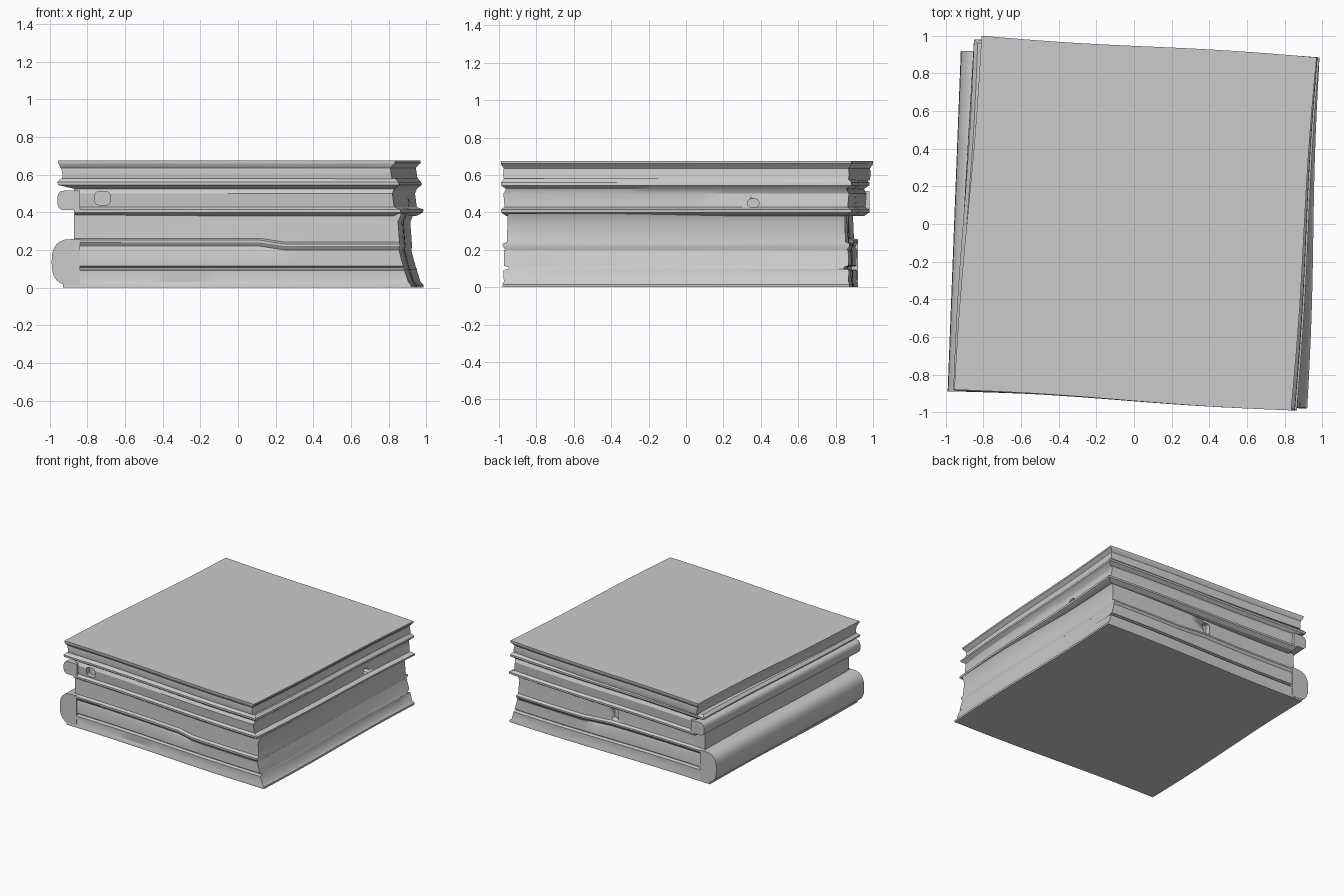
import bpy, bmesh, math
from mathutils import Vector

if "Cube" in bpy.data.objects:
    bpy.data.objects.remove(bpy.data.objects["Cube"])

grey = bpy.data.materials.new("warm_grey")
grey.diffuse_color = (0.6, 0.6, 0.6, 1)
grey.use_nodes = True
grey.node_tree.nodes["Principled BSDF"].inputs["Base Color"].default_value = grey.diffuse_color
SEG = 14


def finish(name, bm, angle=30):
    bmesh.ops.recalc_face_normals(bm, faces=bm.faces)
    me = bpy.data.meshes.new(name)
    bm.to_mesh(me)
    bm.free()
    me.materials.append(grey)
    ob = bpy.data.objects.new(name, me)
    bpy.context.collection.objects.link(ob)
    bpy.ops.object.select_all(action='DESELECT')
    ob.select_set(True)
    bpy.context.view_layer.objects.active = ob
    bpy.ops.object.shade_smooth_by_angle(angle=math.radians(angle))
    return ob


def sag(x, z):
    """Dip of the thick book's upper cover towards the right."""
    t = min(max((x - 0.12) / 0.14, 0), 1)
    return z - 0.02 * t * t * (3 - 2 * t) if 0.21 < z < 0.28 else z


def book(name, corners, rows):
    """Loft a book block; rows are (z, left inset, right inset, front and back inset)."""
    bm = bmesh.new()
    fl, fr, br, bl = [Vector(c) for c in corners]
    rings = []
    for z, left, right, face in rows:
        d = Vector((0, face))
        ex = lambda v: Vector((v, 0))
        quad = [fl + d + ex(left), fr + d - ex(right), br - d - ex(right), bl - d + ex(left)]
        ring = []
        for i in range(4):
            a, b = quad[i], quad[(i + 1) % 4]
            for k in range(SEG):
                t = k / SEG
                p = a.lerp(b, t)
                # gently warped long edges
                w = 0.006 * math.sin(2 * math.pi * t)
                p += Vector((0, w)) if i % 2 == 0 else Vector((w, 0))
                ring.append(bm.verts.new((p.x, p.y, sag(p.x, z))))
        rings.append(ring)
    n = len(rings[0])
    for lo, hi in zip(rings, rings[1:]):
        for i in range(n):
            j = (i + 1) % n
            bm.faces.new((lo[i], lo[j], hi[j], hi[i]))
    bm.faces.new(rings[0][::-1])
    bm.faces.new(rings[-1])
    return finish(name, bm)


def spine(name, front, back, z0, z1, depth, round_x):
    """Rounded spine swept from the front end to the back end."""
    bm = bmesh.new()
    mid, half = (z0 + z1) / 2, (z1 - z0) / 2
    prof = [(depth, z0)]
    for k in range(13):
        a = -math.pi / 2 + math.pi * k / 12
        c, s = math.cos(a), math.sin(a)
        prof.append((round_x * (1 - abs(c) ** 0.75), mid + half * math.copysign(abs(s) ** 0.75, s)))
    prof.append((depth, z1))
    ends = [[bm.verts.new((e[0] + x, e[1], z)) for x, z in prof] for e in (front, back)]
    n = len(prof)
    for i in range(n):
        j = (i + 1) % n
        bm.faces.new((ends[0][i], ends[0][j], ends[1][j], ends[1][i]))
    bm.faces.new(ends[0])
    bm.faces.new(ends[1][::-1])
    return finish(name, bm)


def notch(target, name, loc, size):
    """Cut a small rounded dent into a book."""
    bm = bmesh.new()
    bmesh.ops.create_cube(bm, size=1)
    axis = 0 if size[0] > size[1] and size[0] > size[2] else 1
    for v in bm.verts:
        v.co = Vector([c * s for c, s in zip(v.co, size)])
    along = [e for e in bm.edges if abs((e.verts[0].co - e.verts[1].co)[axis]) > 1e-4]
    bmesh.ops.bevel(bm, geom=along, offset=0.018, segments=3, affect='EDGES', profile=0.5)
    bmesh.ops.translate(bm, verts=bm.verts, vec=loc)
    cutter = finish(name, bm)
    cutter.hide_render = True
    cutter.hide_viewport = True
    mod = target.modifiers.new("dent", 'BOOLEAN')
    mod.operation = 'DIFFERENCE'
    mod.solver = 'EXACT'
    mod.object = cutter


# thick bottom book with a slot between its covers
bottom = book("bottom_book",
              [(-0.99, -0.89), (0.92, -0.98), (0.985, 0.875), (-0.92, 0.92)],
              [(0, 0.06, 0, 0), (0.015, 0.06, 0, 0), (0.03, 0.12, 0.015, 0.006),
               (0.092, 0.12, 0.035, 0.004), (0.098, 0.12, 0.035, 0.03),
               (0.108, 0.12, 0.04, 0.03), (0.115, 0.12, 0.042, 0.006),
               (0.2, 0.12, 0.065, 0.008), (0.22, 0.12, 0.065, 0.014),
               (0.24, 0.12, 0.06, 0), (0.252, 0.12, 0.06, 0),
               (0.262, 0.12, 0.062, 0.022), (0.35, 0.12, 0.07, 0.026),
               (0.395, 0.12, 0.05, 0.026)])
spine("bottom_spine", (-0.99, -0.89), (-0.92, 0.92), 0.012, 0.258, 0.15, 0.11)

# middle book
middle = book("middle_book",
              [(-0.96, -0.885), (0.865, -0.99), (0.985, 0.885), (-0.85, 0.98)],
              [(0.38, 0.1, 0.04, 0.03), (0.4, 0.09, 0.002, 0), (0.415, 0.09, 0, 0),
               (0.428, 0.09, 0.035, 0.02), (0.5, 0.09, 0.045, 0.014),
               (0.525, 0.09, 0.035, 0.028), (0.545, 0.005, 0.01, 0),
               (0.56, 0, 0.012, 0), (0.58, 0.02, 0.03, 0.018)])
spine("middle_spine", (-0.96, -0.885), (-0.85, 0.98), 0.412, 0.515, 0.12, 0.04)

# top book
book("top_book",
     [(-0.955, -0.88), (0.835, -0.99), (0.97, 0.885), (-0.81, 1.0)],
     [(0.57, 0.018, 0.015, 0.018), (0.6, 0.024, 0.02, 0.012), (0.635, 0.014, 0.025, 0.016),
      (0.655, 0.004, 0.008, 0.002), (0.662, 0, 0, 0), (0.675, 0, 0, 0)])

# small dents in the page edges
notch(middle, "front_dent_cutter", (-0.72, -0.88, 0.475), (0.08, 0.09, 0.07))
notch(middle, "side_dent_cutter", (0.9, 0.36, 0.45), (0.08, 0.06, 0.042))
notch(bottom, "back_dent_cutter", (0.03, 0.88, 0.315), (0.06, 0.09, 0.09))
